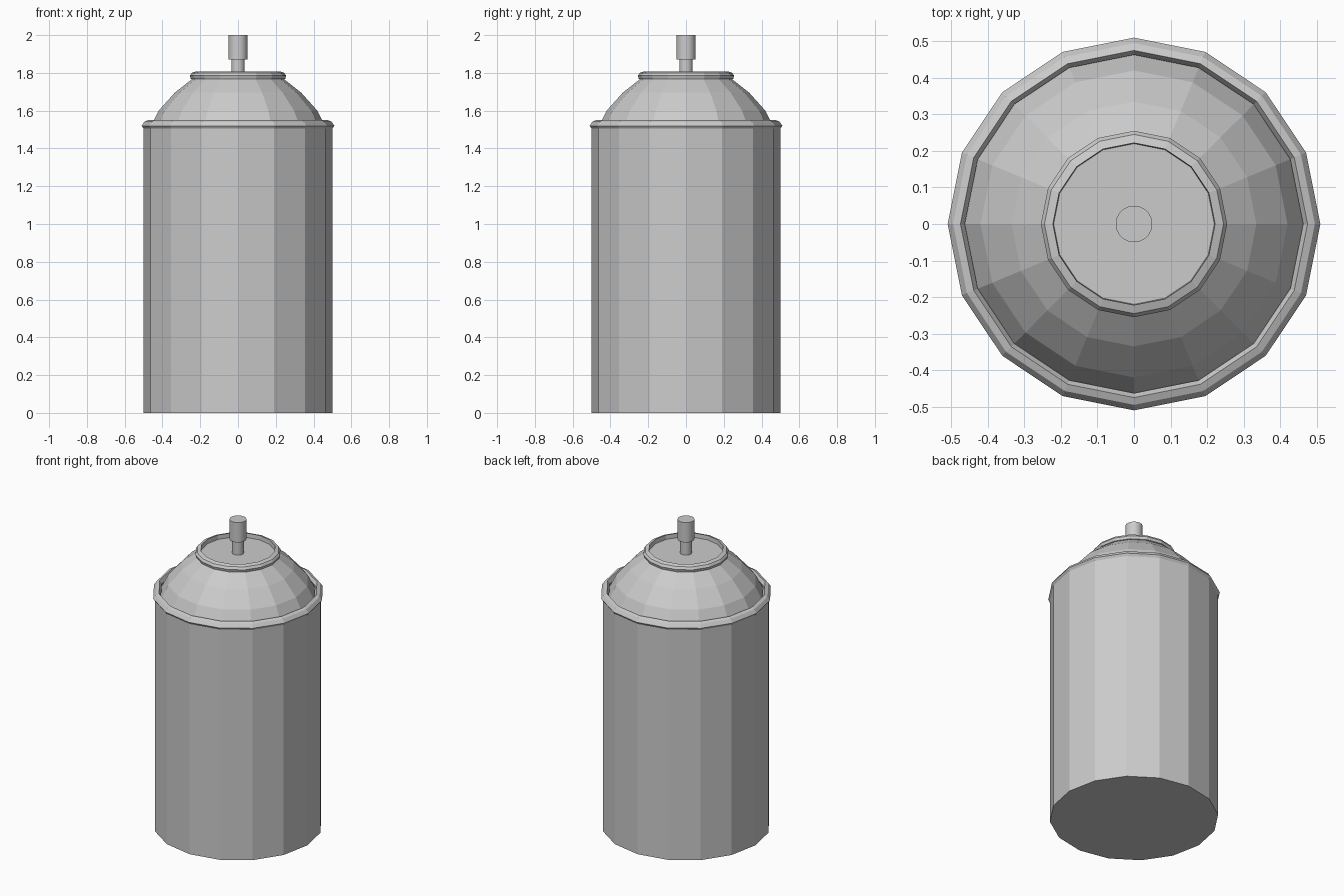
import bpy
import bmesh
from math import cos, sin, tau

if "Cube" in bpy.data.objects:
    bpy.data.objects.remove(bpy.data.objects["Cube"])

# Single bare metal colour
COLOUR = (0.6, 0.6, 0.6, 1)
metal = bpy.data.materials.new("grey metal")
metal.use_nodes = True
metal.diffuse_color = COLOUR
metal.node_tree.nodes["Principled BSDF"].inputs["Base Color"].default_value = COLOUR


def lathe(name, profile, sides=16, cap_start=False, cap_end=False, closed=False):
    """Revolve (radius, height) points, listed upward on the outside, about z."""
    bm = bmesh.new()
    rings = [[bm.verts.new((r * cos(tau * i / sides), r * sin(tau * i / sides), z))
              for i in range(sides)] for r, z in profile]
    pairs = list(zip(rings, rings[1:]))
    if closed:
        pairs.append((rings[-1], rings[0]))
    for low, high in pairs:
        for i in range(sides):
            j = (i + 1) % sides
            bm.faces.new((low[i], low[j], high[j], high[i]))
    if cap_start:
        bm.faces.new(rings[0][::-1])
    if cap_end:
        bm.faces.new(rings[-1])
    mesh = bpy.data.meshes.new(name)
    bm.to_mesh(mesh)
    bm.free()
    mesh.materials.append(metal)
    obj = bpy.data.objects.new(name, mesh)
    bpy.context.collection.objects.link(obj)
    return obj


# Faceted can: body, crimped seam, domed shoulder
lathe("can_body", [(0.5, 0), (0.5, 1.51)], cap_start=True)
lathe("shoulder_seam", [(0.465, 1.505), (0.5, 1.505), (0.51, 1.52), (0.495, 1.542),
                        (0.475, 1.55), (0.463, 1.53)], closed=True)
lathe("shoulder_dome", [(0.465, 1.51), (0.42, 1.6), (0.335, 1.695), (0.24, 1.77)])

# Raised collar around the recessed valve plate
lathe("valve_collar", [(0.24, 1.765), (0.25, 1.768), (0.255, 1.785), (0.245, 1.8),
                       (0.222, 1.808), (0.22, 1.78)], cap_end=True)

# Spray nozzle
smooth_parts = [
    lathe("nozzle_stem", [(0.035, 1.78), (0.035, 1.87)], 32),
    lathe("nozzle_button", [(0.05, 1.87), (0.05, 2)], 32, cap_start=True, cap_end=True),
]
bpy.ops.object.select_all(action="DESELECT")
for part in smooth_parts:
    part.select_set(True)
bpy.context.view_layer.objects.active = smooth_parts[0]
bpy.ops.object.shade_smooth_by_angle()
